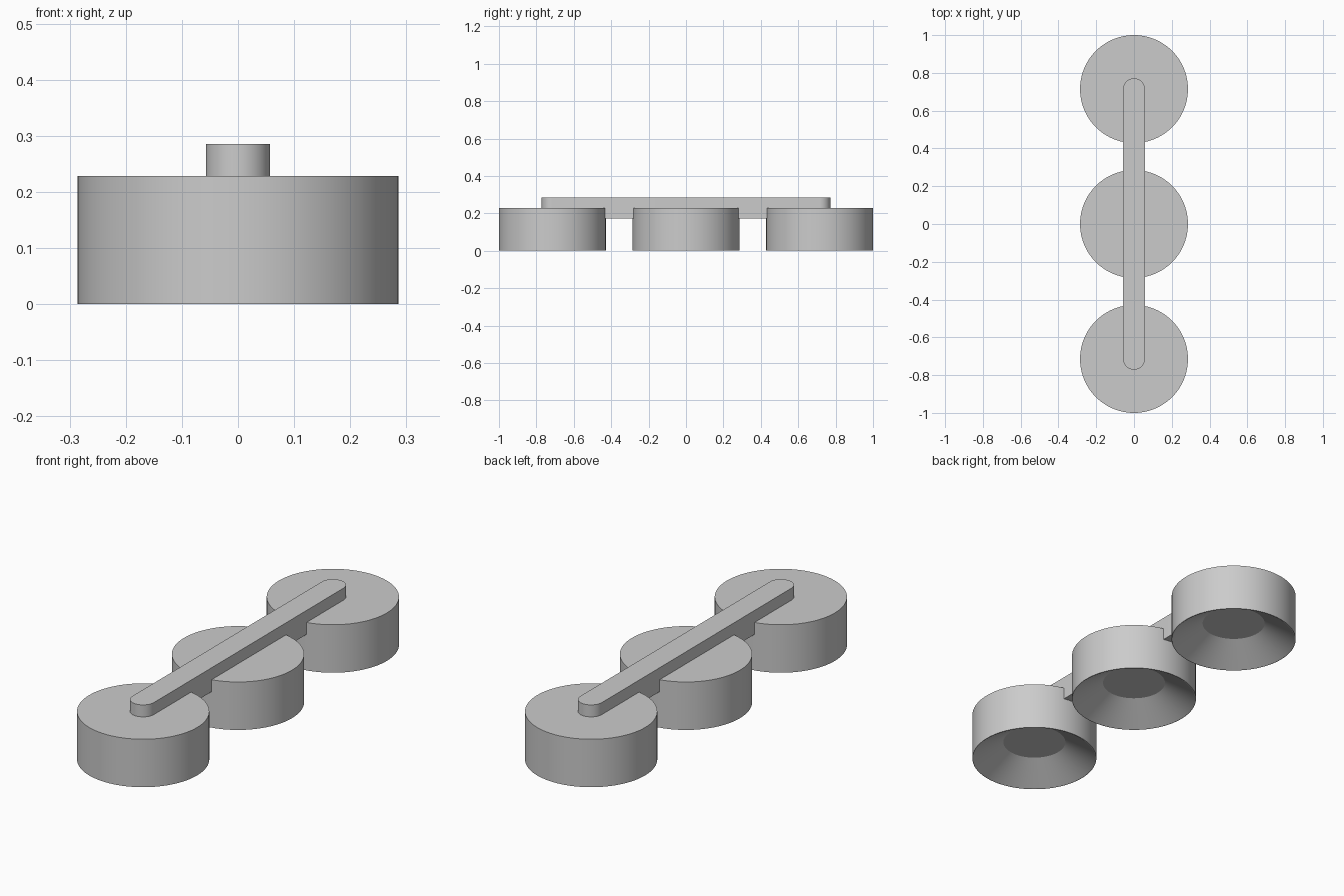
import bpy, bmesh, math

cube = bpy.data.objects.get("Cube")
if cube:
    bpy.data.objects.remove(cube, do_unlink=True)

RADIUS = 2 / 7           # lamp cup radius
SPACING = 2.5 * RADIUS   # distance between cup centres
CUP_TOP = 0.8 * RADIUS
SEGMENTS = 96

grey = bpy.data.materials.new("light_grey")
grey.use_nodes = True
colour = (0.6, 0.6, 0.6, 1)
grey.diffuse_color = colour
grey.node_tree.nodes["Principled BSDF"].inputs["Base Color"].default_value = colour


def finish(name, bm, location):
    """Turn a bmesh into a smooth shaded object with sharp edges kept."""
    bmesh.ops.recalc_face_normals(bm, faces=bm.faces)
    mesh = bpy.data.meshes.new(name)
    bm.to_mesh(mesh)
    bm.free()
    mesh.materials.append(grey)
    obj = bpy.data.objects.new(name, mesh)
    obj.location = location
    bpy.context.collection.objects.link(obj)
    bpy.ops.object.select_all(action='DESELECT')
    obj.select_set(True)
    bpy.context.view_layer.objects.active = obj
    bpy.ops.object.shade_smooth_by_angle(angle=math.radians(25))


def lamp_cup(name, y):
    """Round cup with a conical reflector recess and flat lens underneath."""
    bm = bmesh.new()
    profile = [(RADIUS, CUP_TOP), (RADIUS, 0),
               (0.985 * RADIUS, 0), (0.5 * RADIUS, 0.3 * RADIUS)]
    rings = []
    for r, z in profile:
        angles = [2 * math.pi * i / SEGMENTS for i in range(SEGMENTS)]
        rings.append([bm.verts.new((r * math.cos(a), r * math.sin(a), z)) for a in angles])
    for a, b in zip(rings, rings[1:]):
        for i in range(SEGMENTS):
            j = (i + 1) % SEGMENTS
            bm.faces.new((a[i], a[j], b[j], b[i]))
    bm.faces.new(rings[0])
    bm.faces.new(rings[-1])
    finish(name, bm, (0, y, 0))


def mounting_bar(name, half_width, bottom, top):
    """Straight bar with half round ends, joining the cups."""
    bm = bmesh.new()
    outline = []
    steps = 32
    for end in (1, -1):
        for i in range(steps + 1):
            a = math.pi * i / steps
            outline.append(bm.verts.new((end * half_width * math.cos(a),
                                         end * (SPACING + half_width * math.sin(a)),
                                         bottom)))
    base = bm.faces.new(outline)
    lifted = bmesh.ops.extrude_face_region(bm, geom=[base], use_keep_orig=True)
    verts = [g for g in lifted["geom"] if isinstance(g, bmesh.types.BMVert)]
    bmesh.ops.translate(bm, verts=verts, vec=(0, 0, top - bottom))
    finish(name, bm, (0, 0, 0))


for label, side in (("front", -1), ("middle", 0), ("back", 1)):
    lamp_cup(label + "_lamp_cup", side * SPACING)
mounting_bar("mounting_bar", 0.2 * RADIUS, 0.6 * RADIUS, RADIUS)
